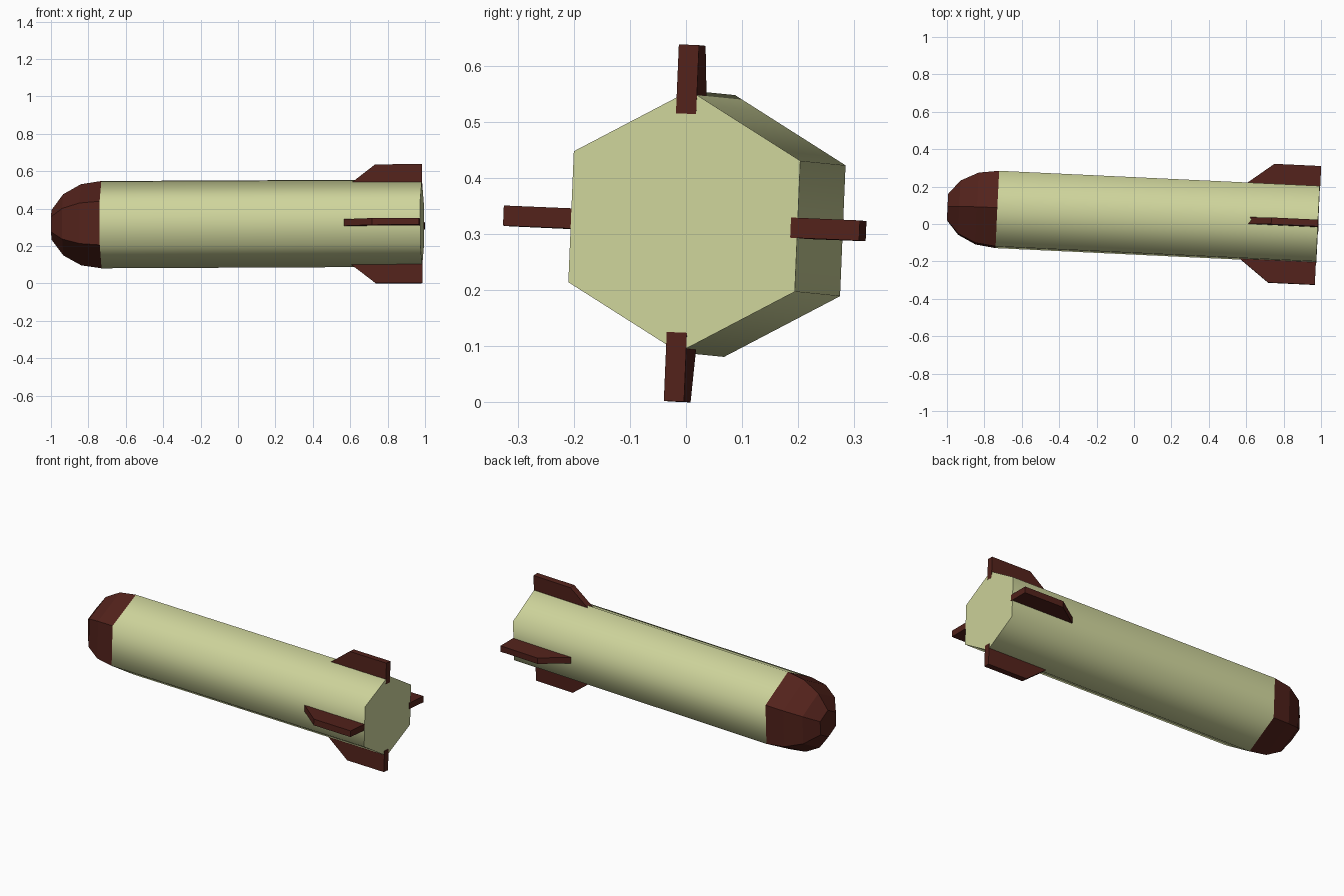
import bpy, bmesh
from math import cos, sin, pi, radians
from mathutils import Matrix, Euler, Vector

if "Cube" in bpy.data.objects:
    bpy.data.objects.remove(bpy.data.objects["Cube"])

# Local frame: x runs along the rocket, tail at x = 0, tip at x = -1.983
POSE = Matrix.Translation((0.984, -0.003, 0.3225)) @ Euler(
    (radians(-2.4), -0.0047, -0.047), 'XYZ').to_matrix().to_4x4()


def material(name, rgb):
    m = bpy.data.materials.new(name)
    m.diffuse_color = (*rgb, 1)
    m.use_nodes = True
    m.node_tree.nodes["Principled BSDF"].inputs["Base Color"].default_value = m.diffuse_color
    return m


CREAM = material("cream", (0.62, 0.66, 0.33))
RED = material("dark_red", (0.085, 0.016, 0.011))


def finish(name, bm, mat):
    bmesh.ops.recalc_face_normals(bm, faces=bm.faces[:])
    bm.transform(POSE)
    me = bpy.data.meshes.new(name)
    bm.to_mesh(me)
    bm.free()
    me.materials.append(mat)
    ob = bpy.data.objects.new(name, me)
    bpy.context.collection.objects.link(ob)
    return ob


def hex_loft(name, profile, mat, smooth=False):
    """Loft six-sided rings along x; profile is (x, radius) pairs."""
    bm = bmesh.new()
    rings = [[bm.verts.new((x, r * sin(i * pi / 3), r * cos(i * pi / 3)))
              for i in range(6)] for x, r in profile]
    for a, b in zip(rings, rings[1:]):
        for i in range(6):
            j = (i + 1) % 6
            bm.faces.new((a[i], a[j], b[j], b[i])).smooth = smooth
    for ring in (rings[0], rings[-1]):
        cap = bm.faces.new(ring)
        for e in cap.edges:
            e.smooth = False
    return finish(name, bm, mat)


def fin(name, turn, shift):
    """Swept plate pointing along local +z, turned about the rocket axis."""
    bm = bmesh.new()
    outline = [(0, 0.195), (-0.41, 0.195), (-0.25, 0.318), (0, 0.318)]
    face = bm.faces.new([bm.verts.new((x, -0.018, z)) for x, z in outline])
    ext = bmesh.ops.extrude_face_region(bm, geom=[face])
    moved = [v for v in ext["geom"] if isinstance(v, bmesh.types.BMVert)]
    bmesh.ops.translate(bm, verts=moved, vec=Vector((0, 0.036, 0)))
    bm.transform(Matrix.Translation((shift, -0.005, -0.003))
                 @ Matrix.Rotation(turn, 4, 'X'))
    finish(name, bm, RED)


# Hexagonal body tube
hex_loft("body", [(-1.716, 0.2335), (0, 0.2335)], CREAM, smooth=True)

# Faceted blunt nose
hex_loft("nose", [(-1.983, 0.08), (-1.92, 0.164), (-1.825, 0.217),
                  (-1.716, 0.2335)], RED)

# Four tail fins
for name, quarter, shift in (("top_fin", 0, 0.001), ("front_fin", 1, -0.002),
                             ("bottom_fin", 2, 0.002), ("back_fin", 3, 0.002)):
    fin(name, quarter * pi / 2, shift)
